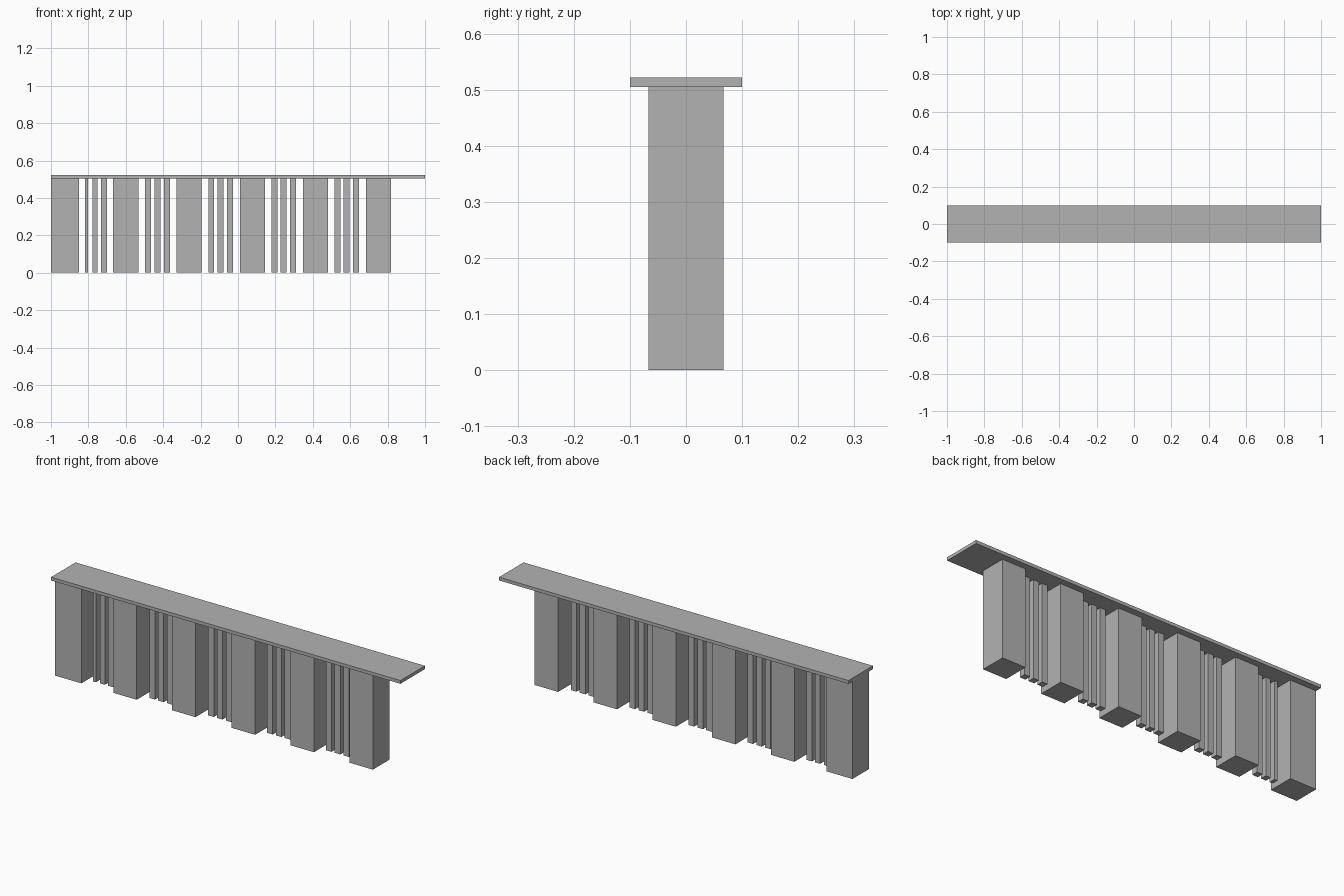
import bpy

default = bpy.data.objects.get("Cube")
if default:
    bpy.data.objects.remove(default, do_unlink=True)

# One plain grey for every part
grey = (0.45, 0.45, 0.45, 1.0)
mat = bpy.data.materials.new("plain_grey")
mat.use_nodes = True
mat.diffuse_color = grey
mat.node_tree.nodes["Principled BSDF"].inputs["Base Color"].default_value = grey

HEIGHT = 0.505
PERIOD = 0.337


def box(name, x0, x1, depth, z0, z1):
    """Box spanning x0..x1 and z0..z1, centred on y."""
    bpy.ops.mesh.primitive_cube_add(size=1, location=((x0 + x1) / 2, 0, (z0 + z1) / 2))
    ob = bpy.context.object
    ob.name = name
    ob.scale = (x1 - x0, depth, z1 - z0)
    bpy.ops.object.transform_apply(location=False, rotation=False, scale=True)
    ob.data.materials.append(mat)


# Top rail
box("top_rail", -1, 1, 0.2, HEIGHT, 0.522)

# Wide pillars; the end one is a little wider
for i in range(6):
    x = -1.0 + i * PERIOD - (0.004 if i else 0) * (i < 3)
    box(f"pillar_{i + 1}", x, x + (0.134 if i else 0.15), 0.134, 0, HEIGHT)

# Three slim balusters in each bay; the first bay has narrower ones
for bay in range(5):
    for k, offset in enumerate((0.167, 0.217, 0.268)):
        right = -1.0 + bay * PERIOD + offset + 0.032
        width = (0.018, 0.028, 0.032)[k] if bay == 0 else 0.032
        box(f"baluster_{bay + 1}_{k + 1}", right - width, right, 0.033, 0, HEIGHT)
